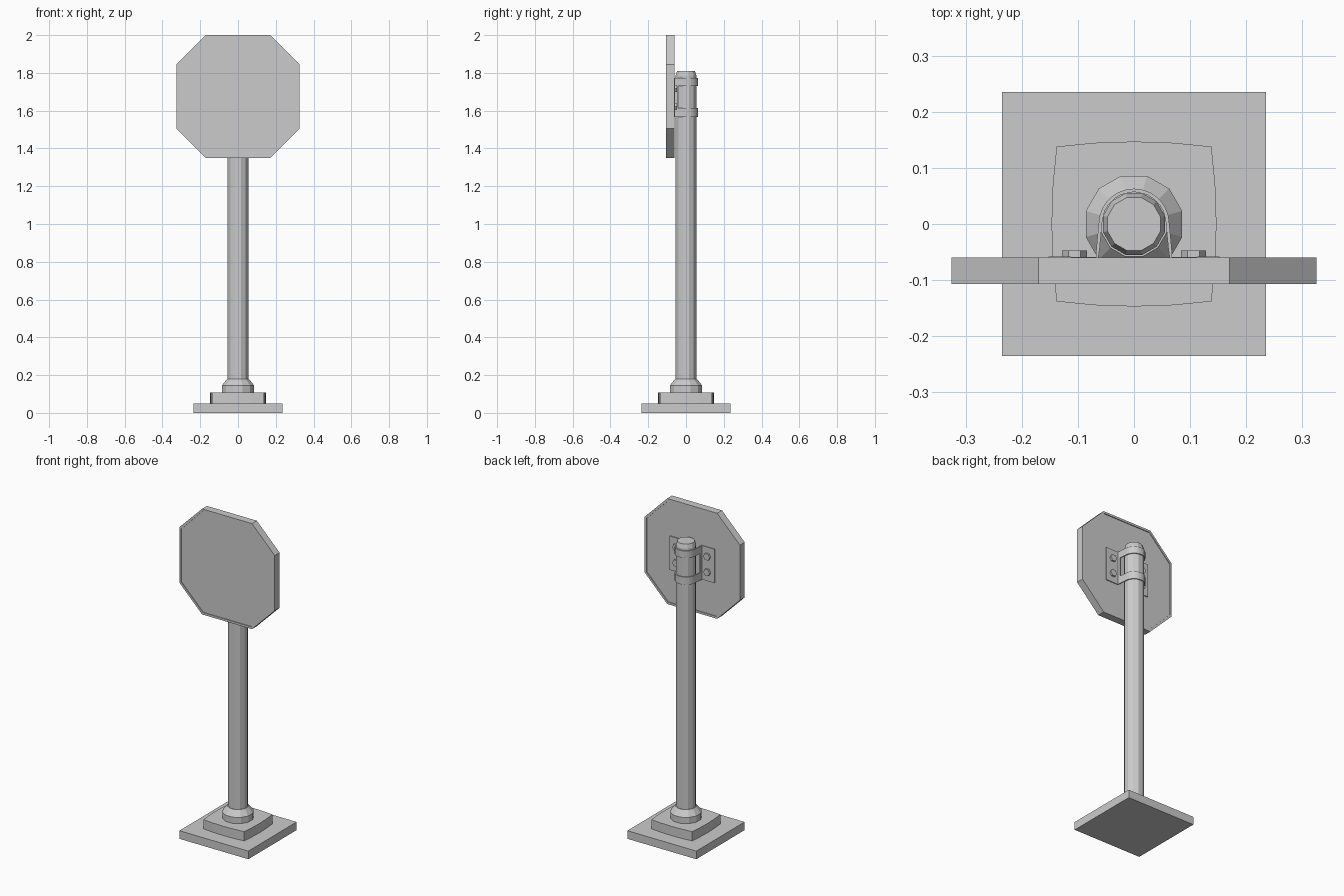
import bpy, bmesh
from math import sin, cos, pi, radians
from mathutils import Vector

if "Cube" in bpy.data.objects:
    bpy.data.objects.remove(bpy.data.objects["Cube"])


def finish(name, bm):
    bmesh.ops.recalc_face_normals(bm, faces=bm.faces)
    me = bpy.data.meshes.new(name)
    bm.to_mesh(me)
    bm.free()
    ob = bpy.data.objects.new(name, me)
    bpy.context.collection.objects.link(ob)
    return ob


def loft(name, rings):
    """Skin closed rings of 3D points and cap both ends."""
    bm = bmesh.new()
    vs = [[bm.verts.new(p) for p in r] for r in rings]
    n = len(vs[0])
    for a, b in zip(vs, vs[1:]):
        for i in range(n):
            j = (i + 1) % n
            bm.faces.new((a[i], a[j], b[j], b[i]))
    bm.faces.new(vs[0])
    bm.faces.new(vs[-1])
    return finish(name, bm)


def circle(r, z, n=12):
    return [(r * cos(2 * pi * (i + .5) / n), r * sin(2 * pi * (i + .5) / n), z)
            for i in range(n)]


# Base: square slab with a bowed block on top
s = 0.235
loft("base_slab", [[(-s, -s, z), (s, -s, z), (s, s, z), (-s, s, z)]
                   for z in (0, 0.05)])
side = [(t, -0.138 - 0.009 * (1 - (t / 0.138) ** 2))
        for t in (-0.138, -0.07, 0, 0.07)]
bowed = []
for k in range(4):
    c, d = round(cos(k * pi / 2)), round(sin(k * pi / 2))
    bowed += [(c * x - d * y, d * x + c * y) for x, y in side]
loft("base_block", [[(x, y, z) for x, y in bowed] for z in (0.05, 0.107)])

# Collar and pole
loft("collar", [circle(0.089, 0.107), circle(0.089, 0.145), circle(0.06, 0.18)])
loft("pole", [circle(0.057, 0.15), circle(0.057, 1.785), circle(0.049, 1.81)])

# Octagonal sign with a thin raised rim on both faces
a, c, zc = 0.325, 0.17, 1.675
octagon = [(c, -a), (a, -c), (a, c), (c, a), (-c, a), (-a, c), (-a, -c), (-c, -a)]
sign = loft("sign_plate", [[(x, y, z + zc) for x, z in octagon]
                           for y in (-0.107, -0.06)])
bm = bmesh.new()
bm.from_mesh(sign.data)
for f in [f for f in bm.faces if abs(f.normal.y) > 0.9]:
    inward = -0.005 * f.normal
    bmesh.ops.inset_region(bm, faces=[f], thickness=0.014)
    r = bmesh.ops.extrude_discrete_faces(bm, faces=[f])
    bmesh.ops.translate(bm, vec=inward, verts=r["faces"][0].verts)
bm.to_mesh(sign.data)
bm.free()

# Bracket: two bands around the pole joined to side flanges
R, yf = 0.06, -0.061
arc = [(-R * cos(pi * i / 14), R * sin(pi * i / 14)) for i in range(15)]
left = [(-0.152, yf), (-0.066, yf), (-0.064, -0.042)]
path = left + arc + [(-x, y) for x, y in reversed(left)]
levels = (1.566, 1.613, 1.73, 1.774)
bm = bmesh.new()
grid = [[bm.verts.new((x, y, z)) for x, y in path] for z in levels]
for row in range(3):
    for i in range(len(path) - 1):
        if row == 1 and max(path[i][1], path[i + 1][1]) > -0.03:
            continue
        lo, hi = grid[row], grid[row + 1]
        bm.faces.new((lo[i], lo[i + 1], hi[i + 1], hi[i]))
bracket = finish("bracket", bm)
mod = bracket.modifiers.new("thickness", 'SOLIDIFY')
mod.thickness = 0.006
mod.offset = 0

# Hex bolts on the flanges
for x in (-0.106, 0.106):
    for z in (1.622, 1.718):
        loft("bolt", [[(x + 0.022 * cos(k * pi / 3), y, z + 0.022 * sin(k * pi / 3))
                       for k in range(6)] for y in (-0.064, -0.047)])
